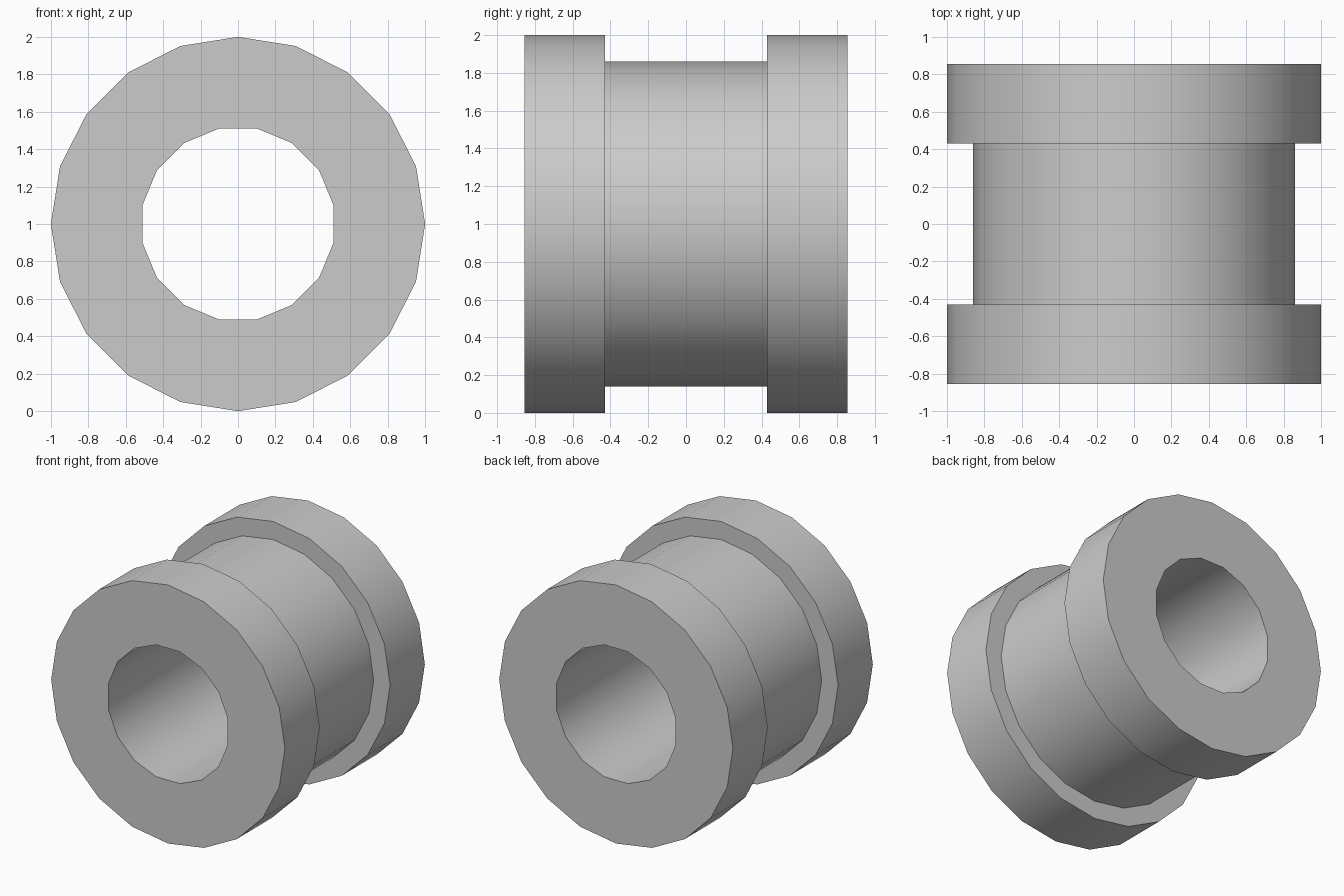
import bpy, bmesh, math

cube = bpy.data.objects.get("Cube")
if cube:
    bpy.data.objects.remove(cube, do_unlink=True)

grey = bpy.data.materials.new("plain_grey")
grey.use_nodes = True
colour = (0.6, 0.6, 0.6, 1)
grey.diffuse_color = colour
grey.node_tree.nodes["Principled BSDF"].inputs["Base Color"].default_value = colour


def lathe(name, profile, sides, offset=0.0):
    """Turn (radius, y) points into a capped solid around the y axis at z = 1."""
    bm = bmesh.new()
    rings = []
    for r, y in profile:
        ring = []
        for i in range(sides):
            a = math.tau * (i + offset) / sides
            ring.append(bm.verts.new((r * math.cos(a), y, 1 + r * math.sin(a))))
        rings.append(ring)
    for low, high in zip(rings, rings[1:]):
        for i in range(sides):
            j = (i + 1) % sides
            bm.faces.new((low[i], low[j], high[j], high[i]))
    bm.faces.new(rings[0])
    bm.faces.new(rings[-1])
    bmesh.ops.recalc_face_normals(bm, faces=bm.faces)
    mesh = bpy.data.meshes.new(name)
    bm.to_mesh(mesh)
    bm.free()
    mesh.materials.append(grey)
    obj = bpy.data.objects.new(name, mesh)
    bpy.context.collection.objects.link(obj)
    return obj


# Spool: two wide flanges joined by a narrower waist
end, shoulder = 0.855, 0.43
rim, waist, bore = 1.0, 0.86, 0.52
spool = lathe("spool", [(rim, -end), (rim, -shoulder), (waist, -shoulder),
                        (waist, shoulder), (rim, shoulder), (rim, end)], 20)

# Bore through the full length
cutter = lathe("bore_cutter", [(bore, -1), (bore, 1)], 16, 0.5)
cut = spool.modifiers.new("bore", 'BOOLEAN')
cut.operation = 'DIFFERENCE'
cut.solver = 'EXACT'
cut.object = cutter

bpy.ops.object.select_all(action='DESELECT')
spool.select_set(True)
bpy.context.view_layer.objects.active = spool
bpy.ops.object.modifier_apply(modifier="bore")
bpy.data.objects.remove(cutter, do_unlink=True)

# Smooth round walls with crisp rims
bpy.ops.object.shade_smooth_by_angle(angle=math.radians(40))
